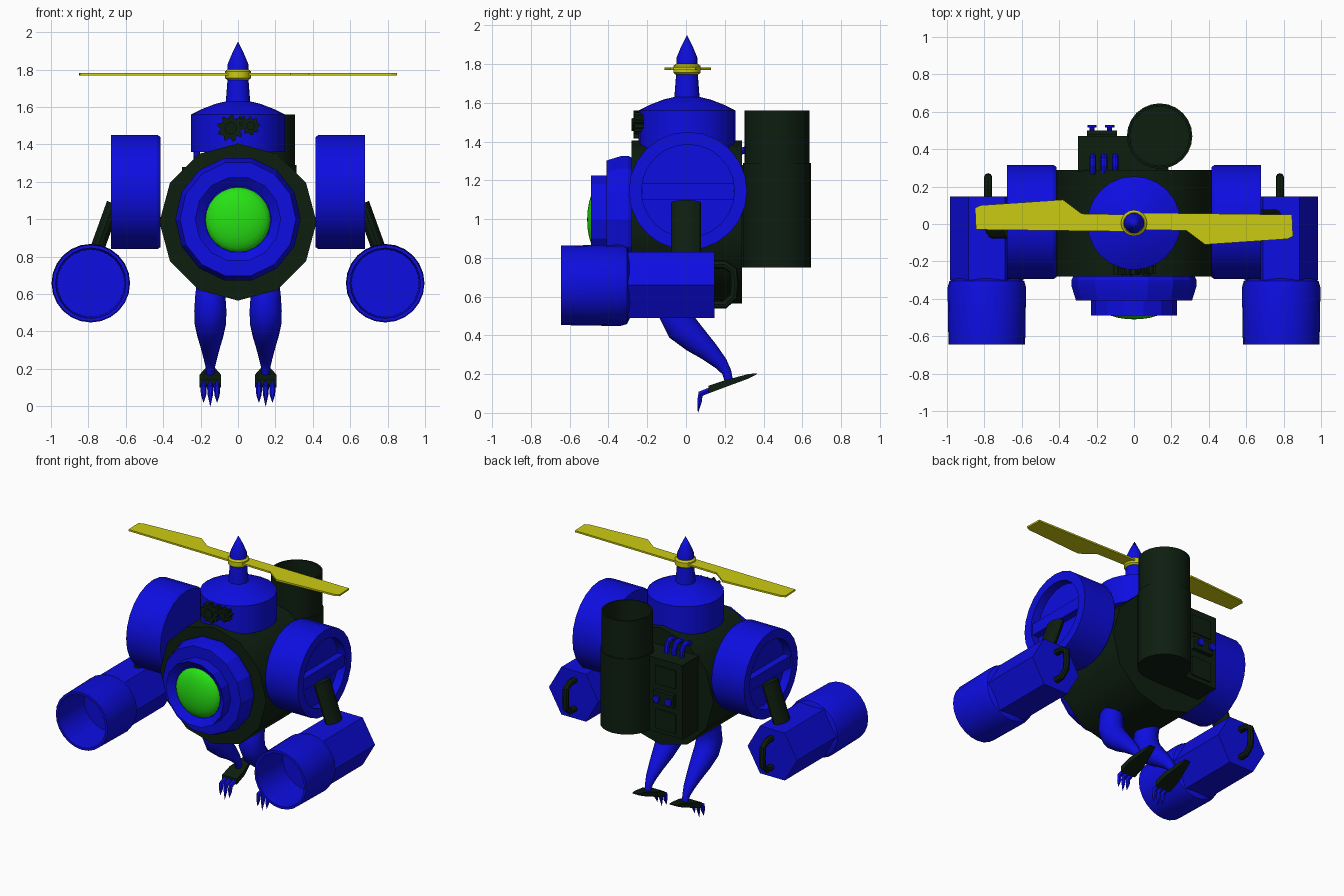
import bpy, bmesh, math
from mathutils import Vector

if "Cube" in bpy.data.objects:
    bpy.data.objects.remove(bpy.data.objects["Cube"])


def material(name, rgb):
    m = bpy.data.materials.new(name)
    m.diffuse_color = (*rgb, 1)
    m.use_nodes = True
    m.node_tree.nodes["Principled BSDF"].inputs["Base Color"].default_value = m.diffuse_color
    return m


BLUE = material("blue paint", (0.004, 0.004, 0.75))
DARK = material("dark green metal", (0.004, 0.013, 0.005))
GREEN = material("green lens", (0.02, 0.76, 0.007))
YELLOW = material("yellow blade", (0.6, 0.6, 0.006))


def finish(name, bm, mat, mirror=False, smooth=32):
    bmesh.ops.recalc_face_normals(bm, faces=bm.faces)
    me = bpy.data.meshes.new(name)
    bm.to_mesh(me)
    bm.free()
    me.materials.append(mat)
    ob = bpy.data.objects.new(name, me)
    bpy.context.collection.objects.link(ob)
    bpy.ops.object.select_all(action='DESELECT')
    ob.select_set(True)
    bpy.context.view_layer.objects.active = ob
    if smooth:
        bpy.ops.object.shade_smooth_by_angle(angle=math.radians(smooth))
    if mirror:
        ob.modifiers.new("mirror", 'MIRROR').use_clip = False
    return ob


def skin(bm, rings):
    """Bridge rings of vertices; a ring of one vertex is a pole."""
    for a, b in zip(rings, rings[1:]):
        n = max(len(a), len(b))
        for i in range(n):
            j = (i + 1) % n
            if len(a) == 1:
                bm.faces.new((a[0], b[i], b[j]))
            elif len(b) == 1:
                bm.faces.new((a[i], a[j], b[0]))
            else:
                bm.faces.new((a[i], a[j], b[j], b[i]))
    for end in (rings[0], rings[-1]):
        if len(end) > 2:
            bm.faces.new(end)


def lathe(name, profile, axis, center, mat, n=24, turn=0.0, **kw):
    """Spin (radius, height) points round a world axis; turn is in steps."""
    bm = bmesh.new()
    c = Vector(center)
    rings = []
    for r, h in profile:
        ring = []
        for i in range(1 if r == 0 else n):
            t = 2 * math.pi * (i + turn) / n
            u, v = r * math.sin(t), r * math.cos(t)
            p = {'x': (h, u, v), 'y': (u, h, v), 'z': (u, v, h)}[axis]
            ring.append(bm.verts.new(c + Vector(p)))
        rings.append(ring)
    skin(bm, rings)
    return finish(name, bm, mat, **kw)


def tube(name, points, radii, mat, n=10, flat=1.0, **kw):
    """Sweep a circle along a path lying in a plane of constant x or y."""
    bm = bmesh.new()
    pts = [Vector(p) for p in points]
    rings = []
    for i, p in enumerate(pts):
        d = (pts[min(i + 1, len(pts) - 1)] - pts[max(i - 1, 0)]).normalized()
        side = Vector((1, 0, 0)) if abs(d.x) < 0.01 else Vector((0, 1, 0))
        up = d.cross(side)
        r = radii[i] if isinstance(radii, (list, tuple)) else radii
        ang = [2 * math.pi * k / n for k in range(n)]
        rings.append([bm.verts.new(p + r * (math.cos(t) * side + flat * math.sin(t) * up))
                      for t in ang])
    skin(bm, rings)
    return finish(name, bm, mat, **kw)


def prism(name, outline, axis, lo, hi, mat, **kw):
    """Extrude a 2D outline from lo to hi along an axis."""
    bm = bmesh.new()
    place = {'x': lambda a, b, h: (h, a, b), 'y': lambda a, b, h: (a, h, b),
             'z': lambda a, b, h: (a, b, h)}[axis]
    skin(bm, [[bm.verts.new(place(a, b, h)) for a, b in outline] for h in (lo, hi)])
    return finish(name, bm, mat, smooth=0, **kw)


def box(name, x, y, z, mat, **kw):
    return prism(name, [(x[0], y[0]), (x[1], y[0]), (x[1], y[1]), (x[0], y[1])],
                 'z', z[0], z[1], mat, **kw)


# Body and front eye housing
lathe("body", [(0.42, -0.28), (0.42, 0.29)], 'y', (0, 0, 0.985), DARK, n=12)
lathe("eye_housing", [(0.32, -0.27), (0.335, -0.30), (0.335, -0.33), (0.31, -0.41),
                      (0.23, -0.41), (0.23, -0.49), (0.18, -0.45), (0, -0.45)],
      'y', (0, 0, 1.0), BLUE, n=14, turn=0.5, smooth=20)
arc = [math.pi / 2 * k / 6 for k in range(7)]
lathe("eye_lens", [(0.177 * math.cos(t), -0.44 - 0.07 * math.sin(t)) for t in arc[:-1]]
      + [(0, -0.51)], 'y', (0, 0, 0.997), GREEN)

# Turret, mast and spike
lathe("turret", [(0.25, 1.36), (0.25, 1.56), (0.19, 1.59), (0.12, 1.617), (0.065, 1.63),
                 (0.055, 1.76)], 'z', (0, 0.005, 0), BLUE)
lathe("mast_spike", [(0.055, 1.78), (0.055, 1.83), (0.03, 1.89), (0, 1.95)],
      'z', (0, 0.005, 0), BLUE, n=16)

# Rotor
lathe("rotor_hub", [(0.058, 1.745), (0.07, 1.755), (0.07, 1.79), (0.058, 1.80)],
      'z', (0, 0.005, 0), YELLOW, n=16)
blade = [(-0.03, -0.04), (-0.845, -0.03), (-0.85, 0.085), (-0.82, 0.10), (-0.38, 0.13),
         (-0.28, 0.055), (-0.03, 0.05)]
for s, side in ((1, "left"), (-1, "right")):
    prism("rotor_blade_" + side, [(s * x, 0.01 + s * (y - 0.01)) for x, y in blade],
          'z', 1.769, 1.781, YELLOW)


# Gears on the turret front
def gear(name, cx, cz, r, teeth, y0, y1):
    out = []
    for i in range(teeth * 4):
        t = 2 * math.pi * i / (teeth * 4)
        q = r if i % 4 < 2 else r * 0.76
        out.append((cx + q * math.cos(t), cz + q * math.sin(t)))
    prism(name, out, 'y', y0, y1, DARK)
    lathe(name + "_cap", [(r * 0.45, y0 - 0.012), (r * 0.45, y1)], 'y', (cx, 0, cz), DARK, n=10)


gear("large_gear", -0.04, 1.487, 0.072, 9, -0.27, -0.22)
gear("small_gear", 0.068, 1.50, 0.05, 8, -0.265, -0.22)
gear("tiny_gear", 0.02, 1.525, 0.03, 7, -0.26, -0.22)

# Side drums with recessed outer faces
lathe("side_drum", [(0.295, 0.415), (0.305, 0.43), (0.305, 0.68), (0.24, 0.68),
                    (0.24, 0.62), (0, 0.62)], 'x', (0, 0.01, 1.145), BLUE, mirror=True)
box("drum_crossbar", (0.61, 0.67), (-0.228, 0.248), (1.10, 1.185), BLUE, mirror=True)

# Arms and guns
tube("arm", [(0.665, 0, 1.085), (0.775, 0, 0.78)], 0.077, DARK, n=14, flat=0.5, mirror=True)
lathe("gun_barrel", [(0.17, -0.29), (0.20, -0.305), (0.21, -0.34), (0.205, -0.645),
                     (0.188, -0.645), (0.18, -0.36), (0, -0.36)],
      'y', (0.787, 0, 0.658), BLUE, mirror=True)
lathe("gun_stock", [(0.196, -0.30), (0.196, 0.147)], 'y', (0.787, 0, 0.66), BLUE,
      n=6, turn=0.5, mirror=True)
tube("gun_handle", [(0.78, y, z) for y, z in
                    ((0.13, 0.765), (0.20, 0.765), (0.245, 0.735), (0.25, 0.66),
                     (0.245, 0.60), (0.20, 0.56), (0.13, 0.56))],
     0.022, DARK, n=8, mirror=True)

# Back tank, open at the top
lathe("tank", [(0.175, 0.75), (0.175, 1.29), (0.168, 1.29), (0.168, 1.56), (0.158, 1.56),
               (0.158, 1.30), (0, 1.30)], 'z', (0.137, 0.47, 0), DARK)

# Back control box with panels, knobs and hoses
box("control_box", (-0.30, 0.12), (0.28, 0.47), (0.75, 1.28), DARK)
box("knob_plate", (-0.25, -0.09), (0.46, 0.50), (0.97, 1.06), DARK)
box("upper_panel", (-0.25, -0.09), (0.46, 0.478), (1.10, 1.23), DARK)
box("lower_panel", (-0.25, -0.09), (0.46, 0.478), (0.78, 0.92), DARK)
for i, x in enumerate((-0.225, -0.13)):
    lathe(f"knob_{i + 1}", [(0.014, 0.49), (0.014, 0.515), (0.026, 0.515), (0.026, 0.53)],
          'y', (x, 0, 1.015), BLUE, n=10)
for i, x in enumerate((-0.22, -0.16, -0.10)):
    tube(f"hose_{i + 1}", [(x, y, z) for y, z in
                           ((0.36, 1.26), (0.36, 1.32), (0.345, 1.35), (0.315, 1.36), (0.27, 1.345))],
         0.018, BLUE, n=8)

# Legs
leg = [(-0.01, 0.68, 0.07), (-0.05, 0.60, 0.08), (-0.055, 0.51, 0.086), (-0.02, 0.44, 0.084),
       (0.05, 0.375, 0.07), (0.12, 0.315, 0.052), (0.18, 0.255, 0.036), (0.21, 0.21, 0.025),
       (0.225, 0.15, 0.02)]
tube("leg", [(0.148, y, z) for y, z, r in leg], [r for y, z, r in leg], BLUE, n=12, mirror=True)

# Feet: sloping plates, narrow at the heel
bm = bmesh.new()
rings = []
for y, z, w, t in ((0.115, 0.12, 0.058, 0.02), (0.20, 0.15, 0.058, 0.018),
                   (0.32, 0.188, 0.03, 0.012), (0.365, 0.202, 0.022, 0.003)):
    rings.append([bm.verts.new((0.148 + sx * w, y, z + sz * t))
                  for sx, sz in ((-1, -1), (1, -1), (1, 1), (-1, 1))])
skin(bm, rings)
finish("foot", bm, DARK, mirror=True, smooth=0)

# Claws
for i, (dx, drop) in enumerate(((-0.036, 0.02), (0, 0.0), (0.036, 0.02))):
    x = 0.148 + dx
    tube(f"claw_{i + 1}", [(x, 0.15, 0.13), (x, 0.075, 0.098), (x, 0.07, 0.06), (x, 0.062, drop)],
         [0.014, 0.017, 0.014, 0.001], BLUE, n=6, mirror=True)
